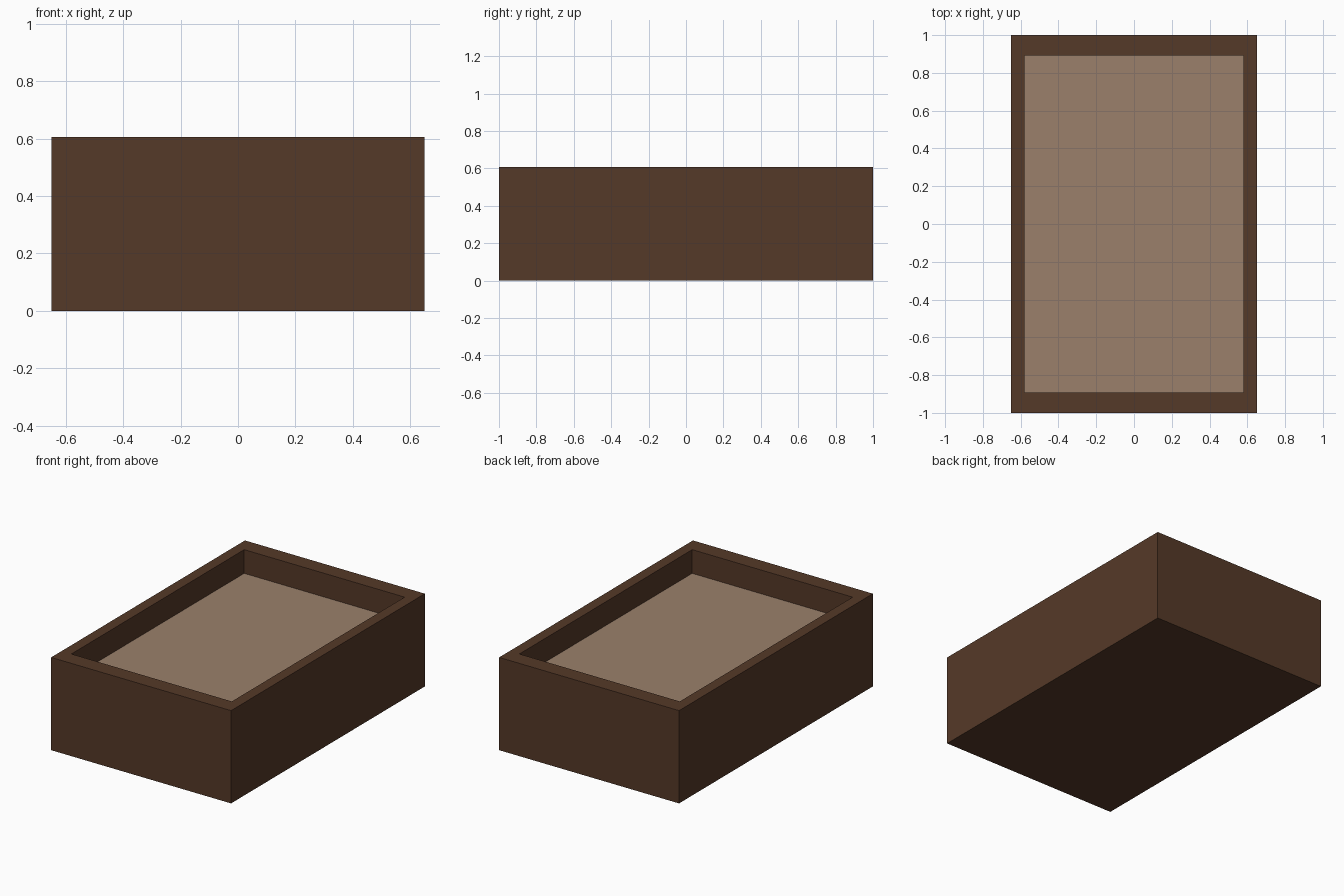
import bpy, bmesh
from mathutils import Vector

if "Cube" in bpy.data.objects:
    bpy.data.objects.remove(bpy.data.objects["Cube"])

WIDTH, LENGTH, HEIGHT = 1.30, 2.00, 0.606
OPENING = 0.892      # opening size relative to the outer size
DEPTH = 0.155        # recess below the rim


def material(name, color):
    m = bpy.data.materials.new(name)
    m.diffuse_color = (*color, 1)
    m.use_nodes = True
    m.node_tree.nodes["Principled BSDF"].inputs["Base Color"].default_value = m.diffuse_color
    return m


# Outer box
bm = bmesh.new()
bmesh.ops.create_cube(bm, size=1)
bmesh.ops.scale(bm, vec=(WIDTH, LENGTH, HEIGHT), verts=bm.verts)
bmesh.ops.translate(bm, vec=(0, 0, HEIGHT / 2), verts=bm.verts)

# Rim: inset the top by proportion
bm.faces.ensure_lookup_table()
panel = max(bm.faces, key=lambda f: f.calc_center_median().z)
bmesh.ops.inset_individual(bm, faces=[panel], thickness=0.01)
for v in panel.verts:
    v.co.x = (1 if v.co.x > 0 else -1) * WIDTH / 2 * OPENING
    v.co.y = (1 if v.co.y > 0 else -1) * LENGTH / 2 * OPENING

# Recess: push the panel down, leaving inner walls
floor = bmesh.ops.extrude_discrete_faces(bm, faces=[panel])["faces"][0]
bmesh.ops.translate(bm, vec=Vector((0, 0, -DEPTH)), verts=floor.verts)
floor.material_index = 1
bmesh.ops.recalc_face_normals(bm, faces=bm.faces)

mesh = bpy.data.meshes.new("planter_box")
bm.to_mesh(mesh)
bm.free()
mesh.materials.append(material("dark_wood", (0.091, 0.041, 0.021)))
mesh.materials.append(material("pale_fill", (0.328, 0.216, 0.147)))
box = bpy.data.objects.new("planter_box", mesh)
bpy.context.collection.objects.link(box)
